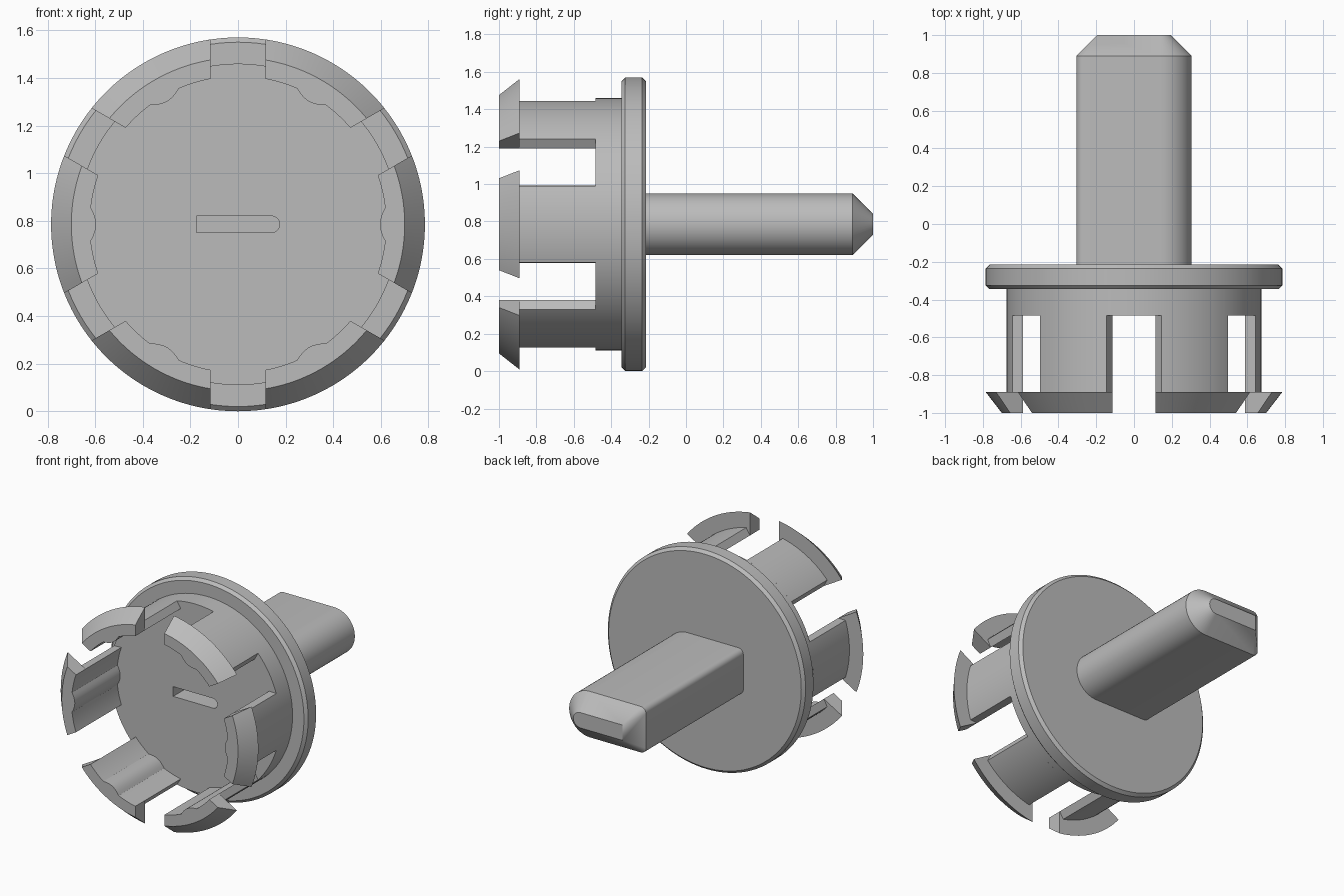
import bpy, bmesh
from math import sin, cos, asin, pi, radians

cube = bpy.data.objects.get("Cube")
if cube:
    bpy.data.objects.remove(cube, do_unlink=True)

CENTRE_Z = 0.785

grey = bpy.data.materials.new("plain_grey")
grey.use_nodes = True
grey.diffuse_color = (0.5, 0.5, 0.5, 1)
grey.node_tree.nodes["Principled BSDF"].inputs["Base Color"].default_value = (0.5, 0.5, 0.5, 1)


def loft(name, rings):
    """Skin (y, outline) rings of equal point count and cap both ends."""
    bm = bmesh.new()
    loops = [[bm.verts.new((x, y, z + CENTRE_Z)) for x, z in pts] for y, pts in rings]
    n = len(loops[0])
    for a, b in zip(loops, loops[1:]):
        for i in range(n):
            j = (i + 1) % n
            bm.faces.new((a[i], a[j], b[j], b[i]))
    bm.faces.new(loops[0])
    bm.faces.new(loops[-1])
    bmesh.ops.remove_doubles(bm, verts=bm.verts, dist=1e-5)
    bmesh.ops.recalc_face_normals(bm, faces=bm.faces)
    mesh = bpy.data.meshes.new(name)
    bm.to_mesh(mesh)
    bm.free()
    mesh.materials.append(grey)
    obj = bpy.data.objects.new(name, mesh)
    bpy.context.collection.objects.link(obj)
    return obj


def select_only(obj):
    bpy.ops.object.select_all(action='DESELECT')
    obj.select_set(True)
    bpy.context.view_layer.objects.active = obj


def smooth(obj):
    select_only(obj)
    bpy.ops.object.shade_smooth_by_angle(angle=radians(25))


def circle(r, n=120):
    return [(r * cos(2 * pi * i / n), r * sin(2 * pi * i / n)) for i in range(n)]


def d_outline(half_x, half_z, fillet=0.0):
    """Full round on +x, square with small fillets on -x."""
    pts = []
    for i in range(25):
        t = -pi / 2 + pi * i / 24
        pts.append((half_x - half_z + half_z * cos(t), half_z * sin(t)))
    for start, side in ((pi / 2, 1), (pi, -1)):
        for i in range(7):
            t = start + pi / 2 * i / 6
            pts.append((-half_x + fillet + fillet * cos(t),
                        side * (half_z - fillet) + fillet * sin(t)))
    return pts


# Flanged disc
disc_profile = [(0.675, -0.485), (0.675, -0.345), (0.765, -0.345), (0.785, -0.325),
                (0.785, -0.235), (0.765, -0.215)]
disc = loft("flanged_disc", [(y, circle(r)) for r, y in disc_profile])

# Pocket in the front of the disc
slot = d_outline(0.175, 0.035, 0.001)
cutter = loft("pocket_cutter", [(-0.6, slot), (-0.285, slot)])
cutter.hide_render = True
cut = disc.modifiers.new("pocket", 'BOOLEAN')
cut.object = cutter
cut.solver = 'EXACT'
select_only(disc)
bpy.ops.object.modifier_apply(modifier=cut.name)
bpy.data.objects.remove(cutter, do_unlink=True)
smooth(disc)

# Shaft with chamfered tip
HALF_X, HALF_Z, TIP = 0.305, 0.165, 0.11
body = d_outline(HALF_X, HALF_Z, 0.04)
tip = d_outline(HALF_X - TIP, HALF_Z - TIP)
smooth(loft("shaft", [(-0.23, body), (0.89, body), (1.0, tip)]))

# Snap fingers with an inner rib and an outward hook
INNER, GAP, RIB_HALF, RIB_DEPTH = 0.622, 0.115, 0.07, 0.026


def finger_section(outer, gap, turn, n=24):
    def sweep(r, offset):
        limit = pi / 6 - asin(offset / r)
        return [limit * (2 * i / n - 1) for i in range(n + 1)]
    pts = [(outer, a) for a in sweep(outer, gap)]
    for a in reversed(sweep(INNER, GAP)):
        rib = max(0.0, 1 - (a * INNER / RIB_HALF) ** 2) * RIB_DEPTH
        pts.append((INNER - rib, a))
    return [(r * cos(a + turn), r * sin(a + turn)) for r, a in pts]


for k in range(6):
    stations = [(-1.0, 0.7, GAP), (-0.89, 0.785, GAP), (-0.89, 0.675, 0.145), (-0.48, 0.675, 0.145)]
    smooth(loft(f"snap_finger_{k + 1}",
                [(y, finger_section(r, g, k * pi / 3)) for y, r, g in stations]))
